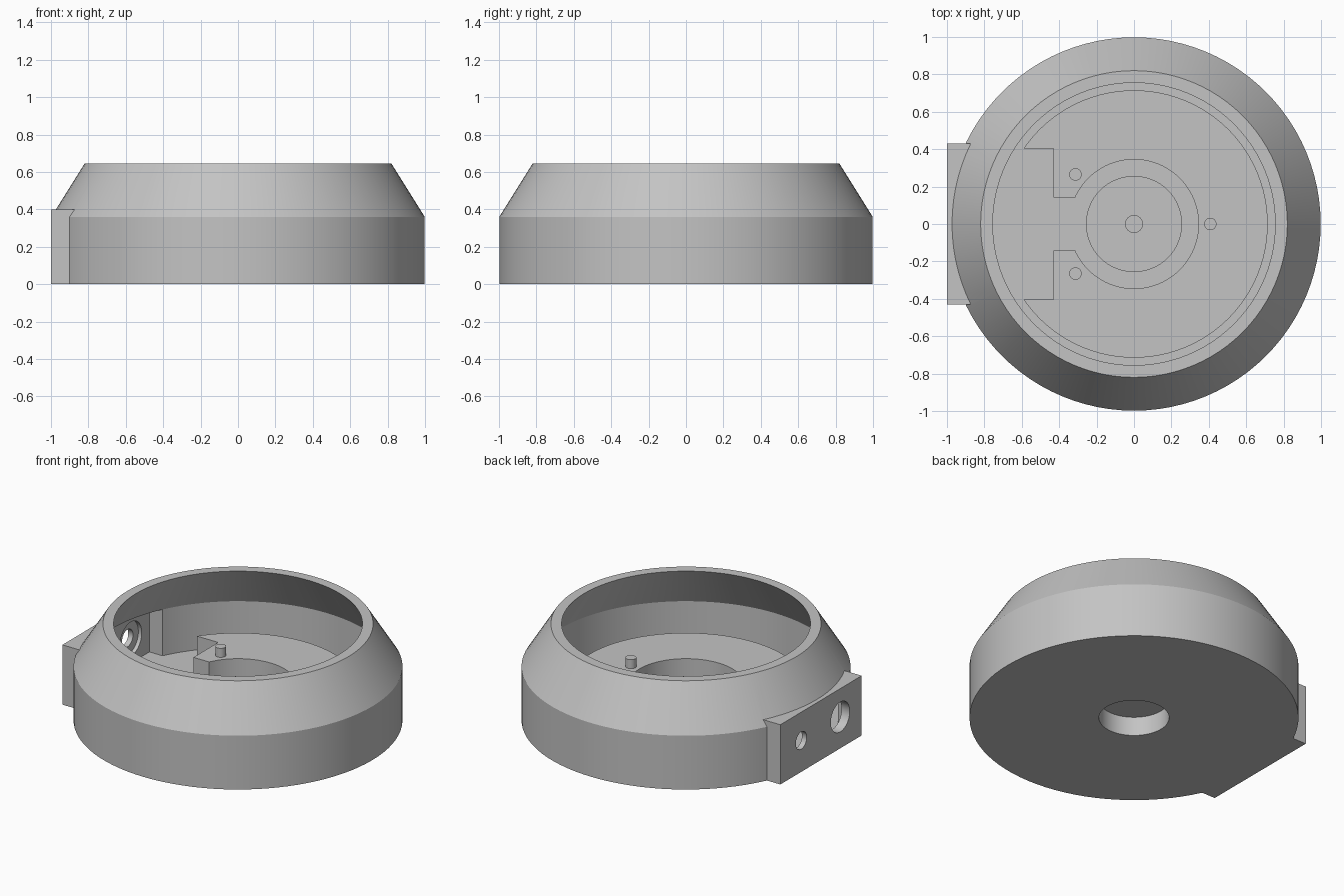
import bpy, bmesh, math
from mathutils import Matrix, Vector

cube = bpy.data.objects.get("Cube")
if cube:
    bpy.data.objects.remove(cube, do_unlink=True)

SEGMENTS = 96

grey = bpy.data.materials.new("plain grey")
grey.use_nodes = True
COLOUR = (0.55, 0.55, 0.55, 1)
grey.diffuse_color = COLOUR
grey.node_tree.nodes["Principled BSDF"].inputs["Base Color"].default_value = COLOUR


def make_object(name, bm):
    bmesh.ops.recalc_face_normals(bm, faces=bm.faces)
    mesh = bpy.data.meshes.new(name)
    bm.to_mesh(mesh)
    bm.free()
    mesh.materials.append(grey)
    obj = bpy.data.objects.new(name, mesh)
    bpy.context.collection.objects.link(obj)
    return obj


def lathe(name, profile, centre=(0, 0), segments=SEGMENTS):
    """Closed solid from (radius, height) rings, capped at both ends."""
    bm = bmesh.new()
    rings = []
    for r, z in profile:
        ring = []
        for i in range(segments):
            a = math.tau * i / segments
            ring.append(bm.verts.new((centre[0] + r * math.cos(a),
                                      centre[1] + r * math.sin(a), z)))
        rings.append(ring)
    for low, high in zip(rings, rings[1:]):
        for i in range(segments):
            j = (i + 1) % segments
            bm.faces.new((low[i], low[j], high[j], high[i]))
    bm.faces.new(rings[0][::-1])
    bm.faces.new(rings[-1])
    return make_object(name, bm)


def box(name, low, high):
    low, high = Vector(low), Vector(high)
    bm = bmesh.new()
    bmesh.ops.create_cube(bm, size=1, matrix=Matrix.Translation((low + high) / 2)
                          @ Matrix.Diagonal((high - low).to_4d()))
    return make_object(name, bm)


def rod_x(name, radius, x0, x1, y, z):
    """Cylinder lying along x."""
    obj = lathe(name, [(radius, x0), (radius, x1)], segments=48)
    obj.data.transform(Matrix.Translation((0, y, z)) @ Matrix.Rotation(math.pi / 2, 4, 'Y'))
    return obj


def combine(target, tool, operation):
    """Apply a boolean and discard the tool."""
    mod = target.modifiers.new("bool", 'BOOLEAN')
    mod.operation, mod.object, mod.solver = operation, tool, 'EXACT'
    graph = bpy.context.evaluated_depsgraph_get()
    mesh = bpy.data.meshes.new_from_object(target.evaluated_get(graph))
    target.modifiers.clear()
    target.data = mesh
    bpy.data.objects.remove(tool, do_unlink=True)


FLOOR, DECK, SHOULDER, TOP = 0.05, 0.25, 0.36, 0.645
BLIND_R, BLIND_Z = 0.213, 0.127

# Housing: round shell with a tapered collar and a flat connector block
housing = lathe("housing", [(0.998, 0), (0.998, SHOULDER), (0.82, TOP)])
combine(housing, box("block", (-1, -0.43, 0), (-0.8, 0.43, 0.4)), 'UNION')

# Hollow interior, undercut beneath the collar
combine(housing, lathe("cavity", [(0.935, FLOOR), (0.935, SHOULDER),
                                  (0.755, TOP), (0.755, TOP + 0.1)]), 'DIFFERENCE')
combine(housing, box("socket_recess", (-0.94, -0.405, FLOOR),
                     (-0.6, 0.405, SHOULDER)), 'DIFFERENCE')

# Openings in the connector block
combine(housing, rod_x("large_port", 0.1, -1.1, -0.8, -0.204, 0.21), 'DIFFERENCE')
combine(housing, rod_x("small_port", 0.058, -1.1, -0.8, 0.209, 0.21), 'DIFFERENCE')
combine(housing, rod_x("small_port_seat", 0.115, -0.965, -0.8, 0.209, 0.21), 'DIFFERENCE')


def blind_hole():
    return lathe("blind_hole", [(BLIND_R, -0.1), (BLIND_R, BLIND_Z)])


combine(housing, blind_hole(), 'DIFFERENCE')

# Raised deck with a round well and a stepped opening toward the block
deck = lathe("deck", [(0.715, FLOOR - 0.005), (0.715, DECK)])
combine(deck, box("notch", (-1, -0.405, 0), (-0.43, 0.405, 1)), 'DIFFERENCE')
combine(deck, box("channel", (-1, -0.143, 0), (-0.1, 0.143, 1)), 'DIFFERENCE')
combine(deck, lathe("well", [(0.345, 0), (0.345, 1)]), 'DIFFERENCE')

# Central boss over the blind hole, with its small pin
boss = lathe("central_boss", [(0.257, FLOOR - 0.005), (0.257, 0.175)])
combine(boss, blind_hole(), 'DIFFERENCE')
pin = lathe("centre_pin", [(0.048, 0.17), (0.048, 0.21)], segments=32)

# Three locating posts
posts = []
for n in range(3):
    a = math.tau * n / 3
    spot = (0.408 * math.cos(a), 0.306 * math.sin(a))
    posts.append(lathe(f"post_{n + 1}", [(0.033, DECK - 0.005), (0.033, 0.31)],
                       (spot[0] if n == 0 else -0.313,
                        0.265 * (0, 1, -1)[n]), 32))

# Smooth round walls, sharp corners
bpy.ops.object.select_all(action='DESELECT')
for obj in [housing, deck, boss, pin] + posts:
    obj.select_set(True)
    bpy.context.view_layer.objects.active = obj
bpy.ops.object.shade_smooth_by_angle(angle=math.radians(25))
